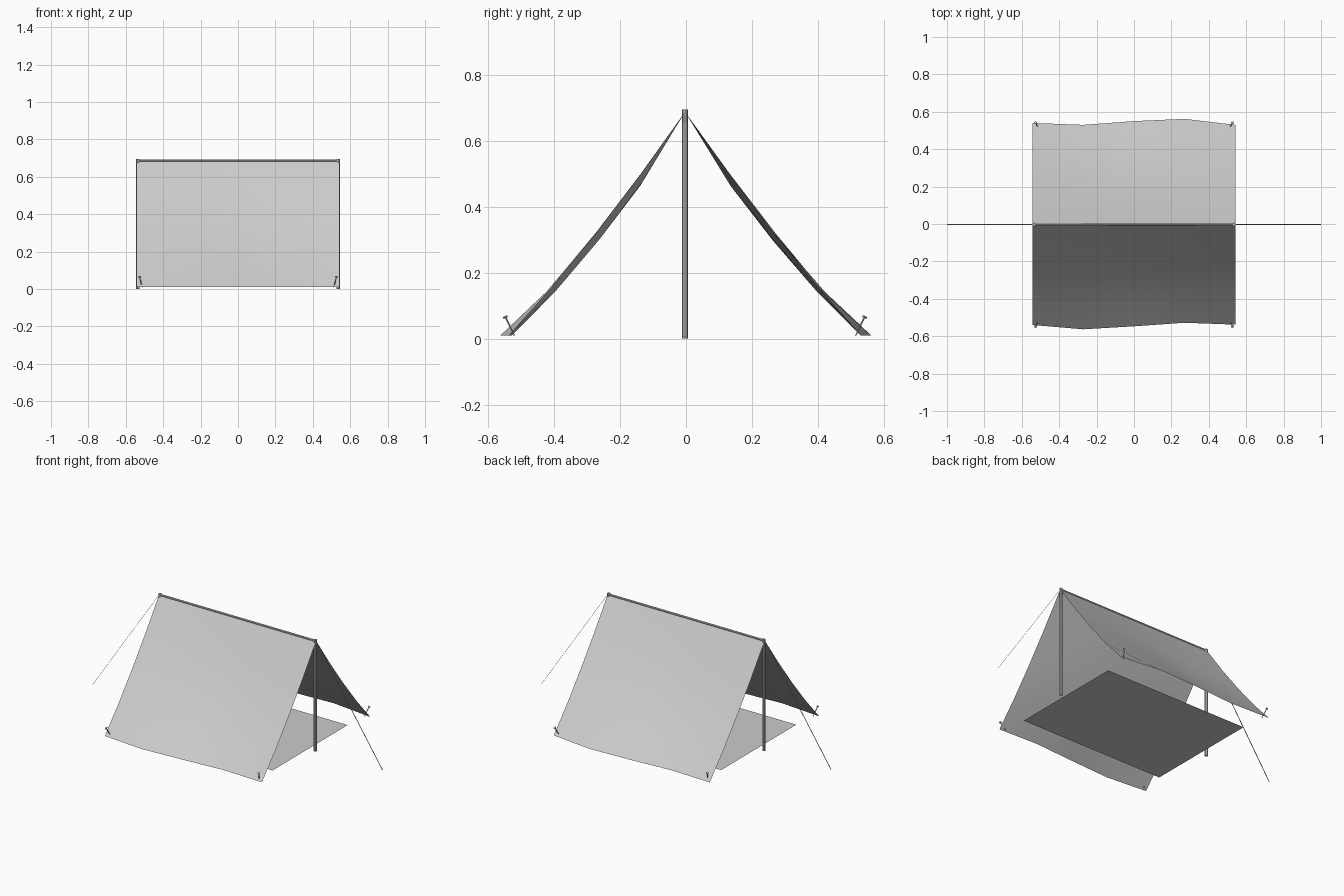
import bpy, bmesh
from mathutils import Vector

if "Cube" in bpy.data.objects:
    bpy.data.objects.remove(bpy.data.objects["Cube"])

YC = -0.003       # ridge line
TOP = 0.688       # ridge height
HALF = 0.542      # half length of the ridge


def make_object(name, bm, smooth=False):
    mesh = bpy.data.meshes.new(name)
    bm.to_mesh(mesh)
    bm.free()
    for p in mesh.polygons:
        p.use_smooth = smooth
    ob = bpy.data.objects.new(name, mesh)
    bpy.context.collection.objects.link(ob)
    return ob


def add_rod(bm, a, b, r, r2=None, sides=8):
    a, b = Vector(a), Vector(b)
    d = b - a
    geo = bmesh.ops.create_cone(bm, cap_ends=True, segments=sides, radius1=r,
                                radius2=r if r2 is None else r2, depth=d.length)
    rot = d.to_track_quat('Z', 'Y')
    for v in geo['verts']:
        v.co = rot @ v.co + (a + b) / 2


def rod(name, a, b, r):
    bm = bmesh.new()
    add_rod(bm, a, b, r)
    make_object(name, bm)


# Sagging cloth panels with a wavy lower hem
def panel(name, side, hem):
    sag_end = [0, 0.018, 0.025, 0.02, 0]
    sag_mid = [0, 0.055, 0.06, 0.042, 0]
    bm = bmesh.new()
    grid = []
    for j in range(5):
        v = j / 4
        row = []
        for i in range(5):
            u = i / 2 - 1
            k = 1 - u * u
            sag = sag_end[j] * (1 - k) + sag_mid[j] * k
            z = TOP + (0.01 - TOP) * v - sag
            row.append(bm.verts.new((u * HALF, YC + side * hem[i] * v, z)))
        grid.append(row)
    for j in range(4):
        for i in range(4):
            f = [grid[j][i], grid[j + 1][i], grid[j + 1][i + 1], grid[j][i + 1]]
            bm.faces.new(f if side < 0 else f[::-1])
    make_object(name, bm, True)


panel("back_panel", 1, [0.543, 0.533, 0.553, 0.565, 0.533])
panel("front_panel", -1, [0.537, 0.560, 0.544, 0.525, 0.535])

# Ground sheet, slightly raised inside its border
bm = bmesh.new()
bmesh.ops.create_grid(bm, x_segments=1, y_segments=1, size=1)
for v in bm.verts:
    v.co = (v.co.x * 0.5, YC + v.co.y * 0.371, 0.01)
bmesh.ops.inset_region(bm, faces=bm.faces[:], thickness=0.038, depth=0.0)
for v in bm.verts:
    if abs(v.co.x) < 0.49:
        v.co.z = 0.022
make_object("ground_sheet", bm)

# Ridge pole
rod("ridge_pole", (-HALF, YC, TOP), (HALF, YC, TOP), 0.006)

for s, label in ((-1, "left"), (1, "right")):
    # Upright poles
    rod(label + "_pole", (s * 0.536, YC, 0), (s * 0.536, YC, 0.696), 0.009)

    # Guy lines: flat ribbons running down to the ground
    bm = bmesh.new()
    w = 0.003
    pts = [(s * 0.54, YC - w, 0.69), (s * 1.0, YC - w, 0.005),
           (s * 1.0, YC + w, 0.005), (s * 0.54, YC + w, 0.69)]
    vs = [bm.verts.new(p) for p in pts]
    bm.faces.new(vs if s > 0 else vs[::-1])
    make_object(label + "_guy_line", bm)

    # Corner pegs with flat heads
    for t, where in ((-1, "front"), (1, "back")):
        tip = Vector((s * 0.512, YC + t * 0.518, 0.01))
        head = Vector((s * 0.526, YC + t * 0.544, 0.064))
        d = (head - tip).normalized()
        bm = bmesh.new()
        add_rod(bm, tip, head, 0.002, 0.003, 6)
        add_rod(bm, head, head + d * 0.004, 0.008, sides=6)
        make_object(f"{where}_{label}_peg", bm)
